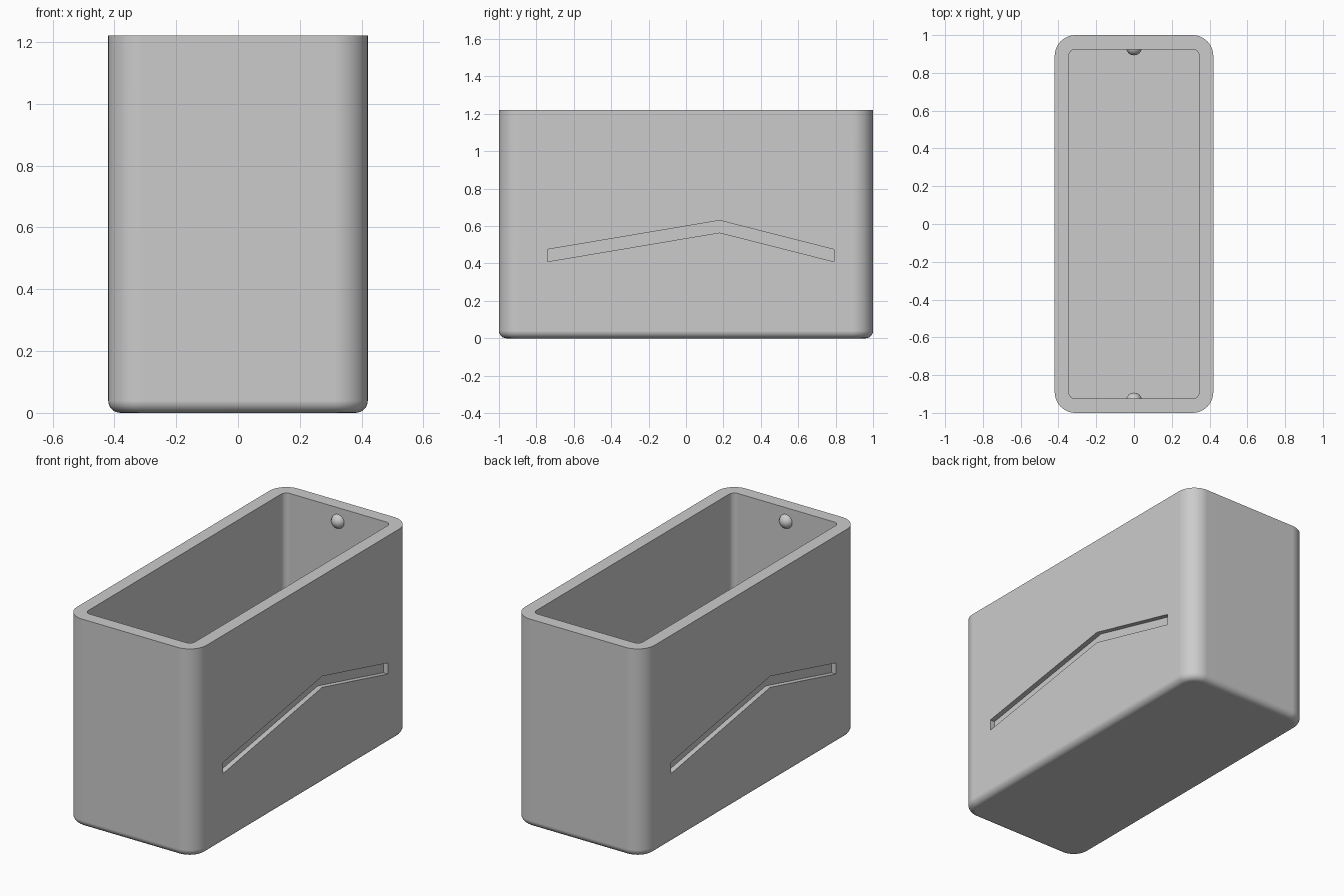
import bpy, bmesh, math

old = bpy.data.objects.get("Cube")
if old:
    bpy.data.objects.remove(old, do_unlink=True)

WIDTH, LENGTH, HEIGHT = 0.84, 2.0, 1.22
WALL = 0.075

grey = bpy.data.materials.new("plain grey")
grey.use_nodes = True
colour = (0.6, 0.6, 0.6, 1)
grey.diffuse_color = colour
grey.node_tree.nodes["Principled BSDF"].inputs["Base Color"].default_value = colour


def add_object(name, bm):
    bmesh.ops.recalc_face_normals(bm, faces=bm.faces)
    mesh = bpy.data.meshes.new(name)
    bm.to_mesh(mesh)
    bm.free()
    mesh.materials.append(grey)
    obj = bpy.data.objects.new(name, mesh)
    bpy.context.collection.objects.link(obj)
    return obj


def rounded_box(name, size, bottom, corner, base_fillet=0):
    """Box with rounded upright edges and, if wanted, a filleted base rim."""
    bm = bmesh.new()
    bmesh.ops.create_cube(bm, size=1)
    for v in bm.verts:
        v.co = (v.co.x * size[0], v.co.y * size[1], (v.co.z + 0.5) * size[2] + bottom)
    upright = [e for e in bm.edges if abs(e.verts[0].co.z - e.verts[1].co.z) > 0.1]
    bmesh.ops.bevel(bm, geom=upright, offset=corner, segments=10, profile=0.5, affect='EDGES')
    if base_fillet:
        rim = [e for e in bm.edges if all(v.co.z < bottom + 0.001 for v in e.verts)]
        bmesh.ops.bevel(bm, geom=rim, offset=base_fillet, segments=6, profile=0.5, affect='EDGES')
    return add_object(name, bm)


def chevron_cutter(name, side, depth=0.03, band=0.065):
    """Bent bar that sinks a groove into one long side."""
    ridge = [(-0.74, 0.475), (0.18, 0.63), (0.79, 0.475)]
    outline = ridge + [(y, z - band) for y, z in reversed(ridge)]
    bm = bmesh.new()
    inner = side * (WIDTH / 2 - depth)
    face = bm.faces.new([bm.verts.new((inner, side * y, z)) for y, z in outline])
    out = bmesh.ops.extrude_face_region(bm, geom=[face])
    moved = [g for g in out["geom"] if isinstance(g, bmesh.types.BMVert)]
    bmesh.ops.translate(bm, verts=moved, vec=(side * 0.1, 0, 0))
    return add_object(name, bm)


def activate(obj):
    bpy.ops.object.select_all(action='DESELECT')
    obj.select_set(True)
    bpy.context.view_layer.objects.active = obj


# Hollow sleeve with a groove in each long side
sleeve = rounded_box("sleeve_body", (WIDTH, LENGTH, HEIGHT), 0, 0.11, 0.04)
cutters = [
    rounded_box("cavity_cutter", (WIDTH - 2 * WALL, LENGTH - 2 * WALL, HEIGHT), WALL, 0.035),
    chevron_cutter("left_groove_cutter", 1),
    chevron_cutter("right_groove_cutter", -1),
]
activate(sleeve)
for cutter in cutters:
    cutter.hide_render = True
    cut = sleeve.modifiers.new("cut", 'BOOLEAN')
    cut.operation = 'DIFFERENCE'
    cut.solver = 'EXACT'
    cut.object = cutter
    bpy.ops.object.modifier_apply(modifier=cut.name)
    bpy.data.objects.remove(cutter, do_unlink=True)
bpy.ops.object.shade_smooth_by_angle(angle=math.radians(30))
weighted = sleeve.modifiers.new("even shading", 'WEIGHTED_NORMAL')
weighted.keep_sharp = True

# Round catches on the inner end walls, near the rim
for name, end in (("front_catch", -1), ("back_catch", 1)):
    bm = bmesh.new()
    bmesh.ops.create_uvsphere(bm, u_segments=24, v_segments=12, radius=0.042)
    bmesh.ops.translate(bm, verts=bm.verts, vec=(0, end * 0.935, HEIGHT - 0.08))
    # Keep only the part inside the cavity
    wall = (0, end * (LENGTH / 2 - WALL + 0.002), 0)
    bmesh.ops.bisect_plane(bm, geom=bm.verts[:] + bm.edges[:] + bm.faces[:],
                           plane_co=wall, plane_no=(0, end, 0), clear_outer=True)
    activate(add_object(name, bm))
    bpy.ops.object.shade_smooth_by_angle(angle=math.radians(40))
